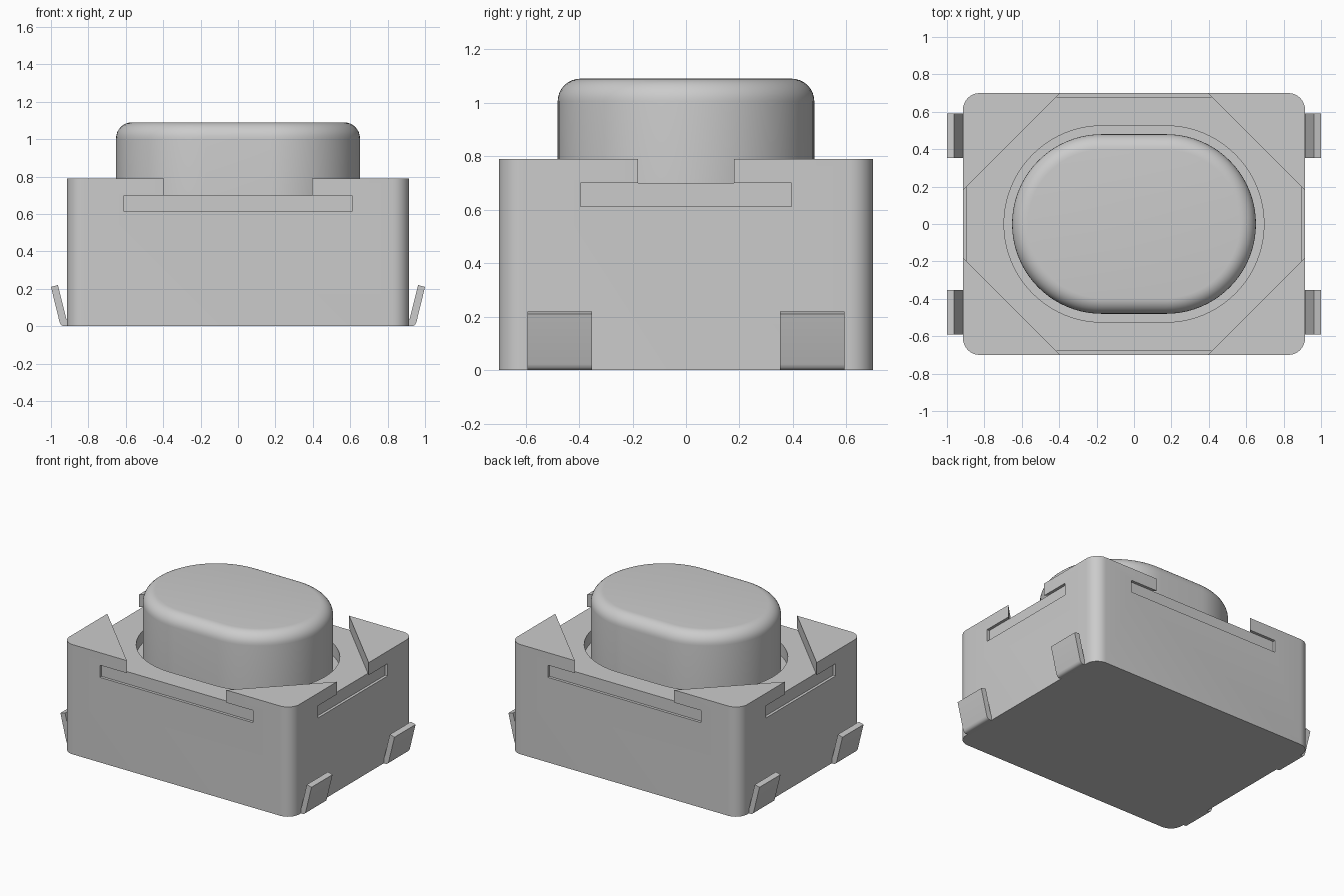
import bpy, bmesh, math

old = bpy.data.objects.get("Cube")
if old:
    bpy.data.objects.remove(old, do_unlink=True)

grey = bpy.data.materials.new("light grey")
grey.use_nodes = True
grey.diffuse_color = (0.6, 0.6, 0.6, 1)
grey.node_tree.nodes["Principled BSDF"].inputs["Base Color"].default_value = (0.6, 0.6, 0.6, 1)


def rounded_rect(hx, hy, r, n):
    """Outline of a rectangle with round corners (a stadium when r equals hy)."""
    pts = []
    for k, (sx, sy) in enumerate([(1, 1), (-1, 1), (-1, -1), (1, -1)]):
        for i in range(n + 1):
            a = math.pi / 2 * (k + i / n)
            p = (sx * (hx - r) + r * math.cos(a), sy * (hy - r) + r * math.sin(a))
            if not pts or math.dist(p, pts[-1]) > 1e-5:
                pts.append(p)
    if math.dist(pts[0], pts[-1]) < 1e-5:
        pts.pop()
    return pts


def loft(name, loops):
    """Solid through a stack of matching 3D loops, capped at both ends."""
    bm = bmesh.new()
    rings = [[bm.verts.new(p) for p in loop] for loop in loops]
    n = len(rings[0])
    for a, b in zip(rings, rings[1:]):
        for i in range(n):
            j = (i + 1) % n
            bm.faces.new((a[i], a[j], b[j], b[i]))
    bm.faces.new(rings[0][::-1])
    bm.faces.new(rings[-1])
    bmesh.ops.recalc_face_normals(bm, faces=bm.faces)
    mesh = bpy.data.meshes.new(name)
    bm.to_mesh(mesh)
    bm.free()
    mesh.materials.append(grey)
    ob = bpy.data.objects.new(name, mesh)
    bpy.context.collection.objects.link(ob)
    return ob


def prism(name, outline, z0, z1):
    return loft(name, [[(x, y, z) for x, y in outline] for z in (z0, z1)])


def box_outline(x0, x1, y0, y1):
    return [(x0, y0), (x1, y0), (x1, y1), (x0, y1)]


def activate(ob):
    bpy.ops.object.select_all(action='DESELECT')
    ob.select_set(True)
    bpy.context.view_layer.objects.active = ob


def cut(ob, cutter):
    mod = ob.modifiers.new("cut", 'BOOLEAN')
    mod.operation = 'DIFFERENCE'
    mod.solver = 'EXACT'
    mod.object = cutter
    activate(ob)
    bpy.ops.object.modifier_apply(modifier=mod.name)
    bpy.data.objects.remove(cutter, do_unlink=True)


def smooth(ob):
    activate(ob)
    bpy.ops.object.shade_smooth_by_angle(angle=math.radians(35))


HX, HY, TOP, DECK, SLOT = 0.915, 0.70, 0.79, 0.70, 0.612

# Housing: rounded block
body = prism("housing", rounded_rect(HX, HY, 0.09, 8), 0, TOP)

# Shallow slots showing the cover plate edge on all four sides
for s in (-1, 1):
    ys = sorted((s * (HY - 0.02), s * (HY + 0.2)))
    cut(body, prism("slot_cutter", box_outline(-0.61, 0.61, *ys), SLOT, DECK))
    xs = sorted((s * (HX - 0.02), s * (HX + 0.2)))
    cut(body, prism("slot_cutter", box_outline(*xs, -0.395, 0.395), SLOT, DECK))

# Sunken deck leaving four triangular corner posts
D, E = 1.095, 0.1
quarter = [(HX + E, D - HX - E), (D - HY - E, HY + E)]
octagon = quarter + [(-x, y) for x, y in quarter[::-1]]
octagon += [(-x, -y) for x, y in octagon]
cut(body, prism("deck_cutter", octagon, DECK, 1.0))

# Clearance hole around the button
cut(body, prism("hole_cutter", rounded_rect(0.695, 0.525, 0.525, 20), SLOT, 1.0))
smooth(body)

# Button: stadium with a filleted top edge
BX, BY, BZ, R = 0.652, 0.48, 1.09, 0.085
steps = [(0, 0.6)] + [(R * (1 - math.cos(t)), BZ - R + R * math.sin(t))
                      for t in [math.pi / 2 * i / 8 for i in range(9)]]
button = loft("button", [[(x, y, z) for x, y in
                          rounded_rect(BX - d, BY - d, BY - d, 20)] for d, z in steps])
smooth(button)

# Four bent solder legs
profile = [(0.88, 0.0), (0.93, 0.0), (0.941, 0.003), (0.949, 0.01), (0.954, 0.022),
           (1.0, 0.21), (0.963, 0.22), (0.917, 0.035), (0.88, 0.035)]
for sx, side in ((1, "left"), (-1, "right")):
    for sy, end in ((-1, "front"), (1, "back")):
        leg = loft(f"leg_{end}_{side}",
                   [[(sx * x, sy * y, z) for x, z in profile] for y in (0.352, 0.592)])
        smooth(leg)
